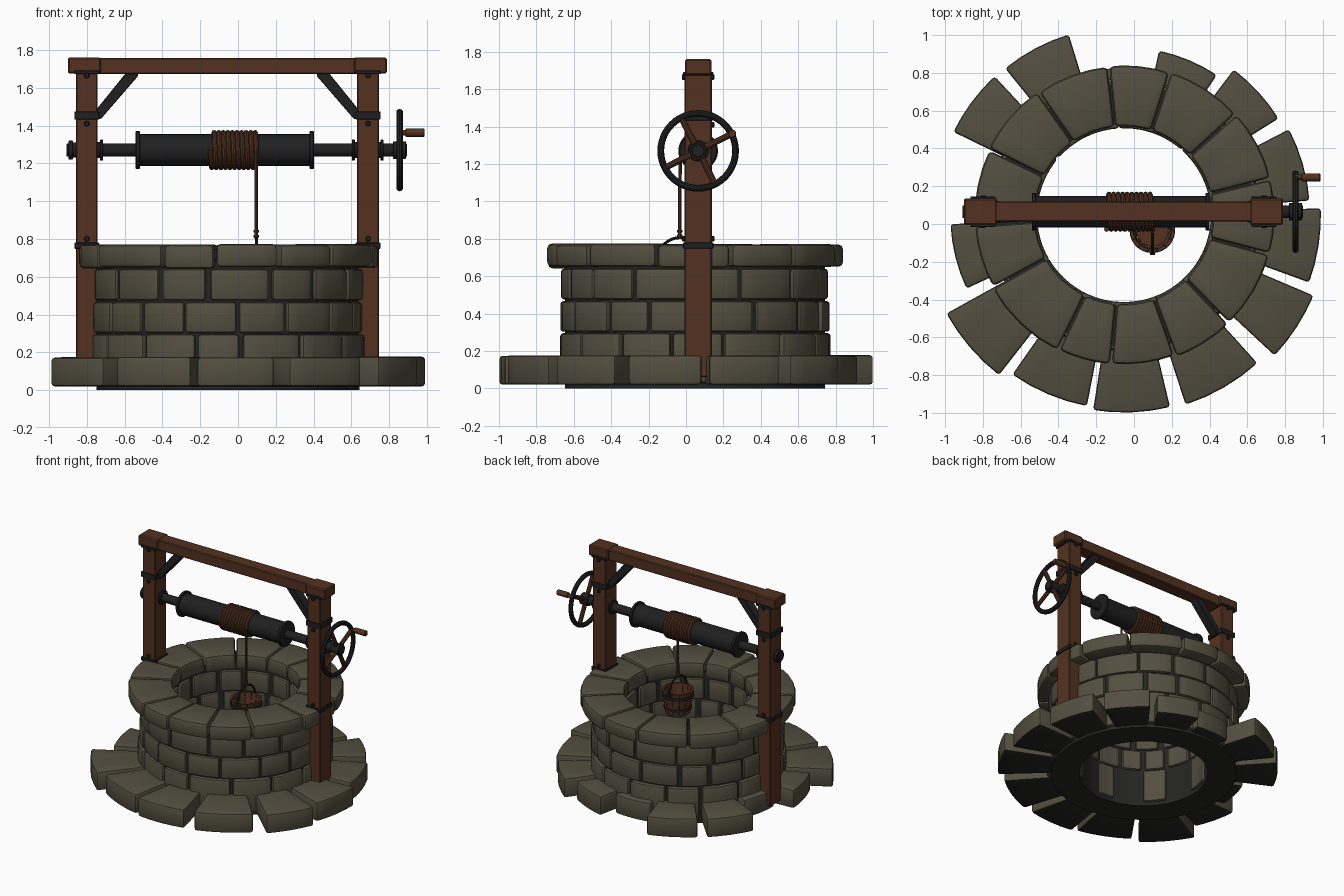
import bpy, bmesh, math, random
from mathutils import Vector, Matrix

random.seed(4)
cube = bpy.data.objects.get("Cube")
if cube:
    bpy.data.objects.remove(cube, do_unlink=True)


def material(name, rgb):
    m = bpy.data.materials.new(name)
    m.use_nodes = True
    m.diffuse_color = (*rgb, 1)
    bsdf = next(n for n in m.node_tree.nodes if n.type == 'BSDF_PRINCIPLED')
    bsdf.inputs["Base Color"].default_value = (*rgb, 1)
    bsdf.inputs["Roughness"].default_value = 0.8
    return m


STONE = material("grey brown stone", (0.087, 0.077, 0.051))
MORTAR = material("dark mortar", (0.018, 0.018, 0.017))
WOOD = material("red brown wood", (0.088, 0.031, 0.015))
IRON = material("black iron", (0.014, 0.014, 0.015))
ROPE = material("brown rope", (0.080, 0.030, 0.014))

C = CX, CY = -0.053, 0.047      # centre of the masonry
AY, AZ = 0.065, 1.27            # axle line
POSTS = {"left": 0.688, "right": -0.80}


def finish(name, bm, mat, bevel=0.0, segments=1, under=None):
    """Bevel hard edges, mark sharp edges and make the object."""
    bmesh.ops.recalc_face_normals(bm, faces=bm.faces)
    if bevel:
        hard = [e for e in bm.edges if e.calc_face_angle(0) > 0.7]
        bmesh.ops.bevel(bm, geom=hard, offset=bevel, segments=segments,
                        profile=0.5, affect='EDGES', clamp_overlap=True)
    bm.normal_update()
    for f in bm.faces:
        f.smooth = True
        f.material_index = 1 if under and f.normal.z < -0.6 else 0
    for e in bm.edges:
        e.smooth = e.calc_face_angle(0) < 0.55
    mesh = bpy.data.meshes.new(name)
    mesh.materials.append(mat)
    if under:
        mesh.materials.append(under)
    bm.to_mesh(mesh)
    bm.free()
    bpy.context.collection.objects.link(bpy.data.objects.new(name, mesh))


def box(bm, lo, hi):
    lo, hi = Vector(lo), Vector(hi)
    m = Matrix.Translation((lo + hi) / 2) @ Matrix.Diagonal((*(hi - lo), 1))
    bmesh.ops.create_cube(bm, size=1, matrix=m)


def rod(bm, a, b, r, n=20):
    a, b = Vector(a), Vector(b)
    turn = (b - a).to_track_quat('Z', 'Y').to_matrix().to_4x4()
    bmesh.ops.create_cone(bm, cap_ends=True, segments=n, radius1=r, radius2=r,
                          depth=(b - a).length,
                          matrix=Matrix.Translation((a + b) / 2) @ turn)


def axle_rod(bm, x0, x1, r, n=28):
    rod(bm, (x0, AY, AZ), (x1, AY, AZ), r, n)


def block(bm, c, a0, a1, r0, r1, z0, z1, seg=4, taper=1.0, pinch=1.0):
    """One wedge of a ring, in degrees; pinch narrows its inner end."""
    rows, mid = [], (a0 + a1) / 2
    for i in range(seg + 1):
        a = a0 + (a1 - a0) * i / seg
        row = []
        for r, z, k, p in ((r0, z0, taper, pinch), (r1, z0, taper, 1),
                           (r1, z1, 1, 1), (r0, z1, 1, pinch)):
            t = math.radians(mid + (a - mid) * p)
            row.append(bm.verts.new((c[0] + r * k * math.cos(t),
                                     c[1] + r * k * math.sin(t), z)))
        rows.append(row)
    for p, q in zip(rows, rows[1:]):
        for j in range(4):
            k = (j + 1) % 4
            bm.faces.new((p[j], p[k], q[k], q[j]))
    bm.faces.new(rows[0])
    bm.faces.new(rows[-1])


def hoop(bm, c, r0, r1, z0, z1, n=48):
    """A full ring with a rectangular section."""
    sect = ((r0, z0), (r1, z0), (r1, z1), (r0, z1))
    rows = [[bm.verts.new((c[0] + r * math.cos(t), c[1] + r * math.sin(t), z))
             for r, z in sect] for t in (math.tau * i / n for i in range(n))]
    for i in range(n):
        p, q = rows[i], rows[(i + 1) % n]
        for j in range(4):
            k = (j + 1) % 4
            bm.faces.new((p[j], p[k], q[k], q[j]))


def tube(bm, pts, r, n=8, closed=False):
    """Sweep a circle along a path that never runs along x."""
    pts = [Vector(p) for p in pts]
    rows, m = [], len(pts)
    for i, p in enumerate(pts):
        a = pts[(i - 1) % m] if closed else pts[max(i - 1, 0)]
        b = pts[(i + 1) % m] if closed else pts[min(i + 1, m - 1)]
        side = (b - a).cross(Vector((1, 0, 0))).normalized()
        up = side.cross(b - a).normalized()
        rows.append([bm.verts.new(p + r * (math.cos(t) * side + math.sin(t) * up))
                     for t in (math.tau * j / n for j in range(n))])
    for i in range(m if closed else m - 1):
        p, q = rows[i], rows[(i + 1) % m]
        for j in range(n):
            k = (j + 1) % n
            bm.faces.new((p[j], p[k], q[k], q[j]))
    if not closed:
        bm.faces.new(rows[0])
        bm.faces.new(rows[-1])


def circle(y, z, x, r, n, turn=math.tau):
    return [(x, y + r * math.cos(turn * i / n), z + r * math.sin(turn * i / n))
            for i in range(n)]


# Mortar core
bm = bmesh.new()
hoop(bm, C, 0.482, 0.695, 0, 0.70)
finish("mortar_core", bm, MORTAR)

# Paving stones around the foot: start angle, end angle, reach
bm = bmesh.new()
for a, b, r in ((4.5, 27.5, 0.985), (32, 53, 0.965), (56.5, 78, 0.89), (81, 104, 0.78),
                (107, 129, 1.0), (133, 154, 1.005), (157, 180, 0.78), (183, 205, 0.92),
                (209, 232, 1.075), (235, 259, 1.03), (261, 283.5, 1.045),
                (288, 312, 1.055), (317, 337, 1.09), (340, 362, 1.043)):
    block(bm, C, a, b, 0.55, r, 0.02, 0.178 - random.uniform(0, 0.008))
finish("foot_stones", bm, STONE, 0.016, 2, under=MORTAR)

# Wall courses: start angle, stone count, outer radius, bottom, top
courses = ((14, 15, 0.722, 0.03, 0.295), (5, 16, 0.716, 0.303, 0.466),
           (22, 15, 0.712, 0.476, 0.64))
for k, (start, n, r, z0, z1) in enumerate(courses):
    bm = bmesh.new()
    cuts = [start + (i + random.uniform(-0.12, 0.12)) * 360 / n for i in range(n)]
    for i, (a, b) in enumerate(zip(cuts, cuts[1:] + [cuts[0] + 360])):
        gap = random.uniform(0.4, 1.2)
        inner = 0.55 if k == 0 and i % 2 else 0.46   # lowest course: gaps inside
        block(bm, C, a + gap, b - gap, inner, r + random.uniform(-0.006, 0.006),
              z0, z1, pinch=0.88)
    finish(f"wall_course_{k + 1}", bm, STONE, 0.015, 2)

# Coping stones
bm = bmesh.new()
cuts = [14, 42, 72, 96, 125, 154, 184, 209, 244, 265, 290, 314, 345]
for a, b in zip(cuts, cuts[1:] + [cuts[0] + 360]):
    block(bm, C, a + 0.4, b - 0.4, 0.47, 0.797 + random.uniform(-0.008, 0.004),
          0.642 + random.uniform(0, 0.01), 0.775 - random.uniform(0, 0.006))
finish("coping_stones", bm, STONE, 0.024, 2)

# Posts with beam ends, iron straps, bolts and braces
for side, x in POSTS.items():
    s = 1 if x > 0 else -1
    bm = bmesh.new()
    box(bm, (x - 0.058, -0.008, 0.06), (x + 0.058, 0.138, 1.69))
    finish(side + "_post", bm, WOOD, 0.006)

    bm = bmesh.new()
    box(bm, (x - s * 0.075, -0.006, 1.675), (x + s * 0.1, 0.136, 1.76))
    finish(side + "_beam_end", bm, WOOD, 0.008)

    bm = bmesh.new()
    for z0, z1 in ((0.748, 0.78), (1.432, 1.475), (1.672, 1.692)):
        box(bm, (x - 0.066, -0.016, z0), (x + 0.066, 0.146, z1))
    finish(side + "_straps", bm, IRON, 0.003)

    bm = bmesh.new()
    for z in (0.80, 1.41, 1.665):
        rod(bm, (x, -0.022, z), (x, 0.152, z), 0.015, 10)
    finish(side + "_bolts", bm, IRON, 0.004)

    bm = bmesh.new()
    inner = x - s * 0.055
    outline = [(inner, 1.435), (inner - s * 0.02, 1.435), (inner - s * 0.215, 1.66),
               (inner - s * 0.215, 1.682), (inner - s * 0.155, 1.682), (inner, 1.49)]
    face = bm.faces.new([bm.verts.new((px, 0.03, pz)) for px, pz in outline])
    out = bmesh.ops.extrude_face_region(bm, geom=[face])
    bmesh.ops.translate(bm, vec=(0, 0.07, 0),
                        verts=[v for v in out["geom"] if isinstance(v, bmesh.types.BMVert)])
    finish(side + "_brace", bm, IRON, 0.003)

# Cross beam
bm = bmesh.new()
box(bm, (-0.85, 0.012, 1.673), (0.73, 0.12, 1.758))
finish("cross_beam", bm, WOOD, 0.006)

# Axle with collars, and winding drum
bm = bmesh.new()
axle_rod(bm, -0.908, 0.895, 0.034)
for x, r, w in ((-0.885, 0.05, 0.012), (-0.868, 0.04, 0.014), (-0.722, 0.056, 0.008),
                (-0.735, 0.042, 0.012), (0.61, 0.056, 0.008), (0.622, 0.042, 0.012),
                (0.762, 0.056, 0.008), (0.75, 0.042, 0.012), (0.855, 0.046, 0.035)):
    axle_rod(bm, x - w, x + w, r)
finish("axle", bm, IRON, 0.003)
bm = bmesh.new()
axle_rod(bm, -0.53, 0.39, 0.084, 32)
for x in (-0.53, 0.39):
    axle_rod(bm, x - 0.011, x + 0.011, 0.10, 32)
finish("winding_drum", bm, IRON, 0.003)

# Hand wheel, spokes and crank handle
bm = bmesh.new()
tube(bm, circle(AY, AZ, 0.855, 0.2, 48), 0.018, 10, closed=True)
finish("wheel_rim", bm, IRON)
bm = bmesh.new()
for k in range(4):
    a = math.radians(27 + 90 * k)
    d = Vector((0, math.cos(a), math.sin(a)))
    hub = Vector((0.855, AY, AZ))
    rod(bm, hub + d * 0.035, hub + d * 0.195, 0.017, 10)
finish("wheel_spokes", bm, WOOD)
bm = bmesh.new()
rod(bm, (0.845, 0.247, 1.362), (0.9, 0.247, 1.362), 0.014, 12)
rod(bm, (0.885, 0.247, 1.362), (0.987, 0.247, 1.362), 0.022, 14)
finish("crank_handle", bm, WOOD, 0.004)

# Rope wound on the drum and hanging to the bucket
BX, BY = 0.097, -0.033
turns, per = 10, 24
bm = bmesh.new()
coil = []
for i in range(turns * per + 1):
    a = math.pi + math.tau * i / per
    coil.append((-0.145 + (BX + 0.145) * i / (turns * per),
                 AY + 0.093 * math.cos(a), AZ + 0.093 * math.sin(a)))
tube(bm, coil, 0.0135, 8)
tube(bm, [coil[-1], (BX, BY, 1.1), (BX, BY, 0.80)], 0.009, 8)
for z in (0.815, 0.84):
    rod(bm, (BX, BY, z - 0.007), (BX, BY, z + 0.007), 0.015, 10)
finish("rope", bm, ROPE)

# Bucket of tapered staves with hoops and a bail
B = (BX, BY)
bm = bmesh.new()
for k in range(14):
    a = k * 360 / 14
    block(bm, B, a + 0.8, a + 360 / 14 - 0.8, 0.102, 0.118, 0.52, 0.705, 2, 0.8)
rod(bm, (BX, BY, 0.53), (BX, BY, 0.545), 0.085, 28)
finish("bucket_staves", bm, WOOD)
bm = bmesh.new()
hoop(bm, B, 0.09, 0.105, 0.555, 0.575, 28)
hoop(bm, B, 0.105, 0.121, 0.655, 0.675, 28)
finish("bucket_hoops", bm, IRON)
bm = bmesh.new()
tube(bm, circle(BY, 0.69, BX, 0.116, 25, math.pi * 25 / 24), 0.008, 8)
for s in (-1, 1):
    rod(bm, (BX, BY + s * 0.105, 0.69), (BX, BY + s * 0.13, 0.69), 0.014, 10)
finish("bucket_bail", bm, IRON)
